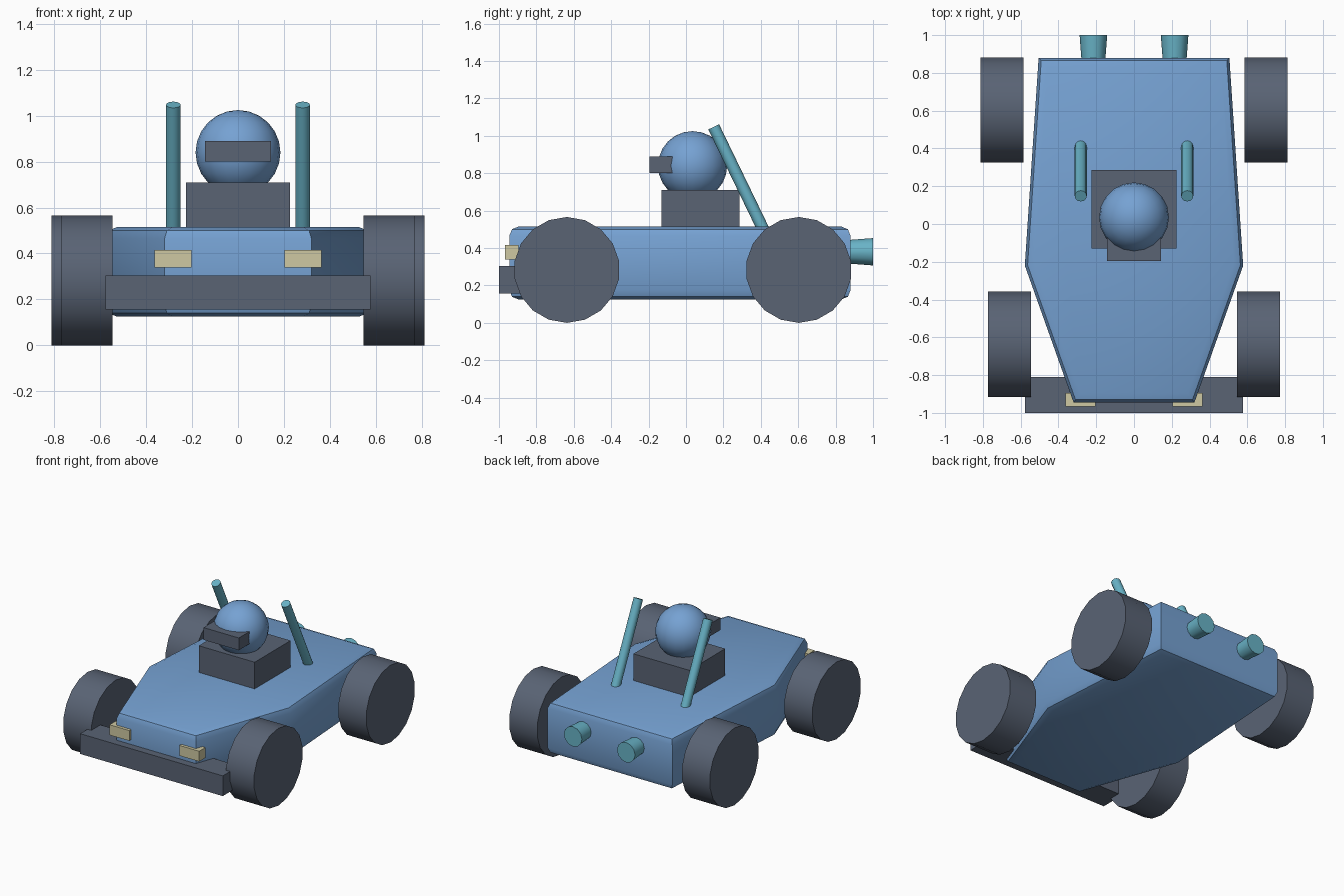
import bpy
import bmesh
import math
from mathutils import Vector

default = bpy.data.objects.get("Cube")
if default:
    bpy.data.objects.remove(default, do_unlink=True)


def material(name, rgb):
    m = bpy.data.materials.new(name)
    m.use_nodes = True
    m.diffuse_color = (*rgb, 1)
    m.node_tree.nodes["Principled BSDF"].inputs["Base Color"].default_value = (*rgb, 1)
    return m


blue = material("body blue", (0.18, 0.36, 0.65))
grey = material("dark grey", (0.1, 0.125, 0.175))
teal = material("pipe teal", (0.14, 0.45, 0.57))
cream = material("lamp cream", (0.62, 0.58, 0.36))


def finish(obj, name, mat, smooth=True):
    obj.name = obj.data.name = name
    obj.data.materials.append(mat)
    if smooth:
        bpy.ops.object.select_all(action='DESELECT')
        obj.select_set(True)
        bpy.context.view_layer.objects.active = obj
        bpy.ops.object.shade_smooth_by_angle(angle=math.radians(35))
    return obj


def box(name, low, high, mat):
    low, high = Vector(low), Vector(high)
    bpy.ops.mesh.primitive_cube_add(size=1, location=(low + high) / 2)
    obj = bpy.context.object
    for v in obj.data.vertices:
        v.co = v.co * (high - low)
    return finish(obj, name, mat, smooth=False)


def rod(name, start, end, r1, r2, sides, mat):
    start, end = Vector(start), Vector(end)
    axis = end - start
    bpy.ops.mesh.primitive_cone_add(vertices=sides, radius1=r1, radius2=r2,
                                    depth=axis.length, location=(start + end) / 2)
    obj = bpy.context.object
    obj.rotation_euler = axis.to_track_quat('Z', 'Y').to_euler()
    return finish(obj, name, mat)


# Wedge-shaped hull with rounded top and bottom rims
half = [(0.32, -0.945), (0.578, -0.22), (0.505, 0.88)]
outline = half + [(-x, y) for x, y in reversed(half)]
bm = bmesh.new()
base = bm.faces.new([bm.verts.new((x, y, 0.125)) for x, y in outline])
top = bmesh.ops.extrude_face_region(bm, geom=[base])["geom"]
bmesh.ops.translate(bm, vec=(0, 0, 0.39),
                    verts=[g for g in top if isinstance(g, bmesh.types.BMVert)])
bmesh.ops.recalc_face_normals(bm, faces=bm.faces[:])
rims = [e for e in bm.edges if abs(e.verts[0].co.z - e.verts[1].co.z) < 0.01]
bmesh.ops.bevel(bm, geom=rims, offset=0.05, segments=2, profile=0.5, affect='EDGES')
mesh = bpy.data.meshes.new("hull")
bm.to_mesh(mesh)
bm.free()
hull = bpy.data.objects.new("hull", mesh)
bpy.context.collection.objects.link(hull)
finish(hull, "hull", blue)

# Driver: seat block, head and visor
box("seat_block", (-0.226, -0.13, 0.48), (0.226, 0.285, 0.71), grey)
bpy.ops.mesh.primitive_uv_sphere_add(segments=20, ring_count=12, radius=0.185,
                                     location=(0, 0.035, 0.84))
finish(bpy.context.object, "head", blue)
box("visor", (-0.143, -0.195, 0.8), (0.143, -0.05, 0.89), grey)

# Front bumper
box("bumper", (-0.577, -1, 0.157), (0.577, -0.81, 0.305), grey)

# Paired parts on both sides
for side, s in (("left", 1), ("right", -1)):
    for place, inner, y in (("front", 0.546, -0.637), ("rear", 0.586, 0.603)):
        wheel = rod(f"{place}_{side}_wheel", (s * inner, y, 0.283),
                    (s * (inner + 0.226), y, 0.283), 0.283, 0.283, 18, grey)
    xs = sorted((s * 0.203, s * 0.363))
    box(f"{side}_headlight", (xs[0], -0.967, 0.34), (xs[1], -0.895, 0.415), cream)
    rod(f"{side}_roll_bar", (s * 0.282, 0.43, 0.465), (s * 0.282, 0.148, 1.048),
        0.032, 0.032, 12, teal)
    rod(f"{side}_exhaust", (s * 0.215, 0.8, 0.38), (s * 0.215, 1, 0.38),
        0.058, 0.073, 12, teal)
